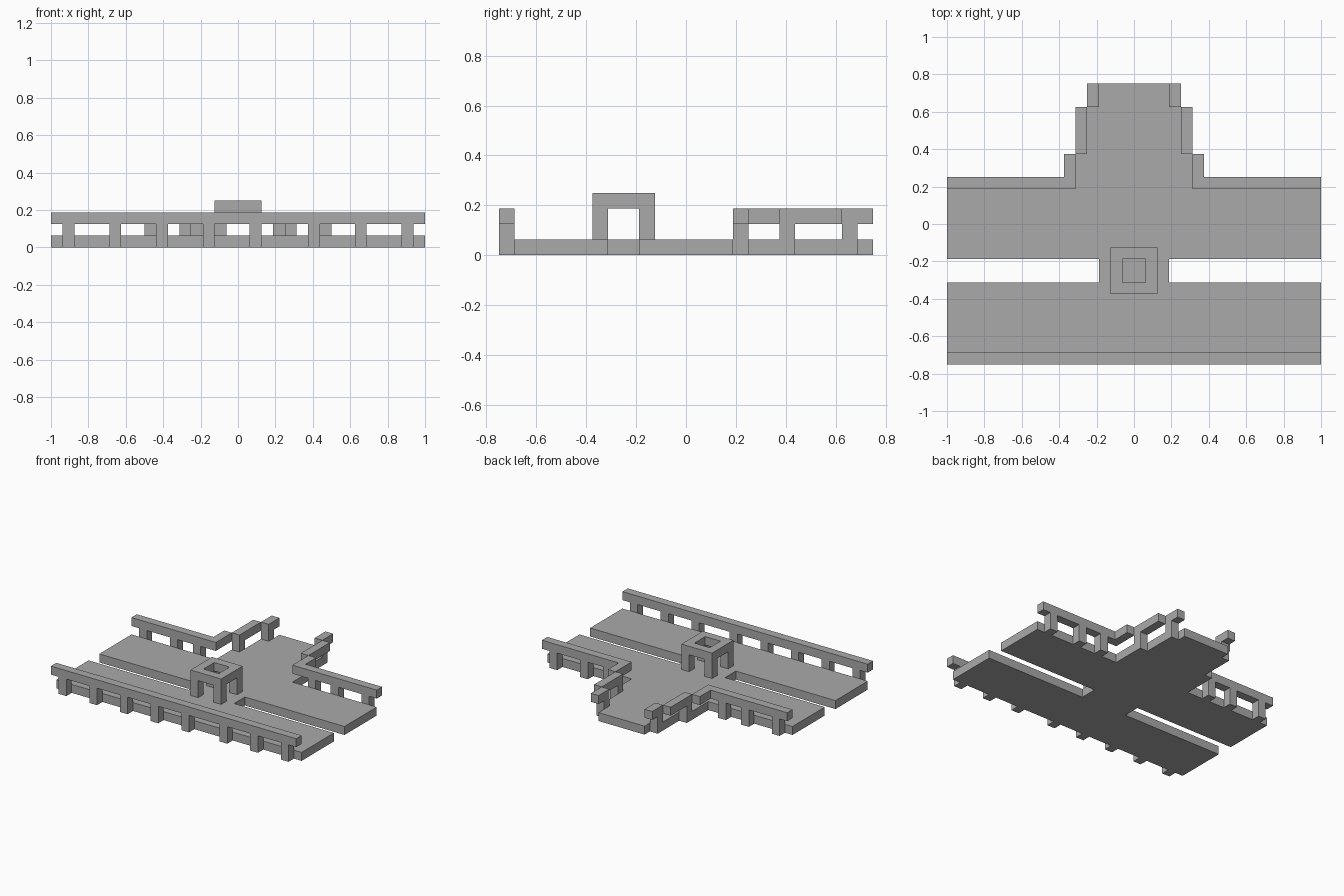
import bpy
import bmesh

U = 1 / 16  # every part snaps to this module

cube = bpy.data.objects.get("Cube")
if cube:
    bpy.data.objects.remove(cube, do_unlink=True)

stone = bpy.data.materials.new("grey stone")
stone.use_nodes = True
stone.diffuse_color = (0.4, 0.4, 0.4, 1)
stone.node_tree.nodes["Principled BSDF"].inputs["Base Color"].default_value = (0.4, 0.4, 0.4, 1)


def prism(name, polygons, z0, z1):
    """Extrude plan polygons, given in modules, from z0 to z1."""
    bm = bmesh.new()
    for polygon in polygons:
        bm.faces.new([bm.verts.new((x * U, y * U, z0 * U)) for x, y in polygon])
    bmesh.ops.remove_doubles(bm, verts=bm.verts, dist=0.001)
    result = bmesh.ops.extrude_face_region(bm, geom=bm.faces[:], use_keep_orig=True)
    top = [g for g in result["geom"] if isinstance(g, bmesh.types.BMVert)]
    bmesh.ops.translate(bm, verts=top, vec=(0, 0, (z1 - z0) * U))
    bmesh.ops.recalc_face_normals(bm, faces=bm.faces)
    mesh = bpy.data.meshes.new(name)
    bm.to_mesh(mesh)
    bm.free()
    mesh.materials.append(stone)
    obj = bpy.data.objects.new(name, mesh)
    bpy.context.collection.objects.link(obj)


def rect(x0, x1, y0, y1):
    return [(x0, y0), (x1, y0), (x1, y1), (x0, y1)]


def box(name, x0, x1, y0, y1, z0, z1):
    prism(name, [rect(x0, x1, y0, y1)], z0, z1)


# Floor: two decks joined by a bridge, with a stepped landing at the back
half = [(16, -11), (16, -5), (3, -5), (3, -3), (16, -3), (16, 3),
        (5, 3), (5, 6), (4, 6), (4, 10), (3, 10), (3, 12)]
prism("floor", [half + [(-x, y) for x, y in reversed(half)]], 0, 1)

# Front railing
box("front_rail", -16, 16, -12, -11, 2, 3)
for x in (-15, -11, -7, -3, 1, 6, 10, 14):
    box("front_post", x, x + 1, -12, -11, 0, 2)

# Back railings, stepping in around the landing on both sides
for side, s in (("left", 1), ("right", -1)):
    def side_box(part, x0, x1, y0, y1, z0, z1):
        a, b = sorted((s * x0, s * x1))
        box(f"{side}_{part}", a, b, y0, y1, z0, z1)

    corner = [(16, 3), (16, 4), (6, 4), (6, 6), (5, 6), (5, 3)]
    prism(f"{side}_back_rail", [[(s * x, y) for x, y in corner]], 2, 3)
    side_box("middle_rail", 4, 5, 6, 10, 2, 3)
    side_box("end_rail", 3, 4, 10, 12, 2, 3)
    for x in (7, 10, 14):
        side_box("back_post", x, x + 1, 3, 4, 0, 2)
    side_box("middle_post", 4, 5, 6, 7, 0, 2)
    side_box("end_post", 3, 4, 10, 11, 0, 2)

# Central stand: four legs under an open square frame
for x in (-2, 1):
    for y in (-6, -3):
        box("stand_leg", x, x + 1, y, y + 1, 1, 3)
outer, inner = rect(-2, 2, -6, -2), rect(-1, 1, -5, -3)
ring = [[outer[i], outer[i - 3], inner[i - 3], inner[i]] for i in range(4)]
prism("stand_frame", ring, 3, 4)
